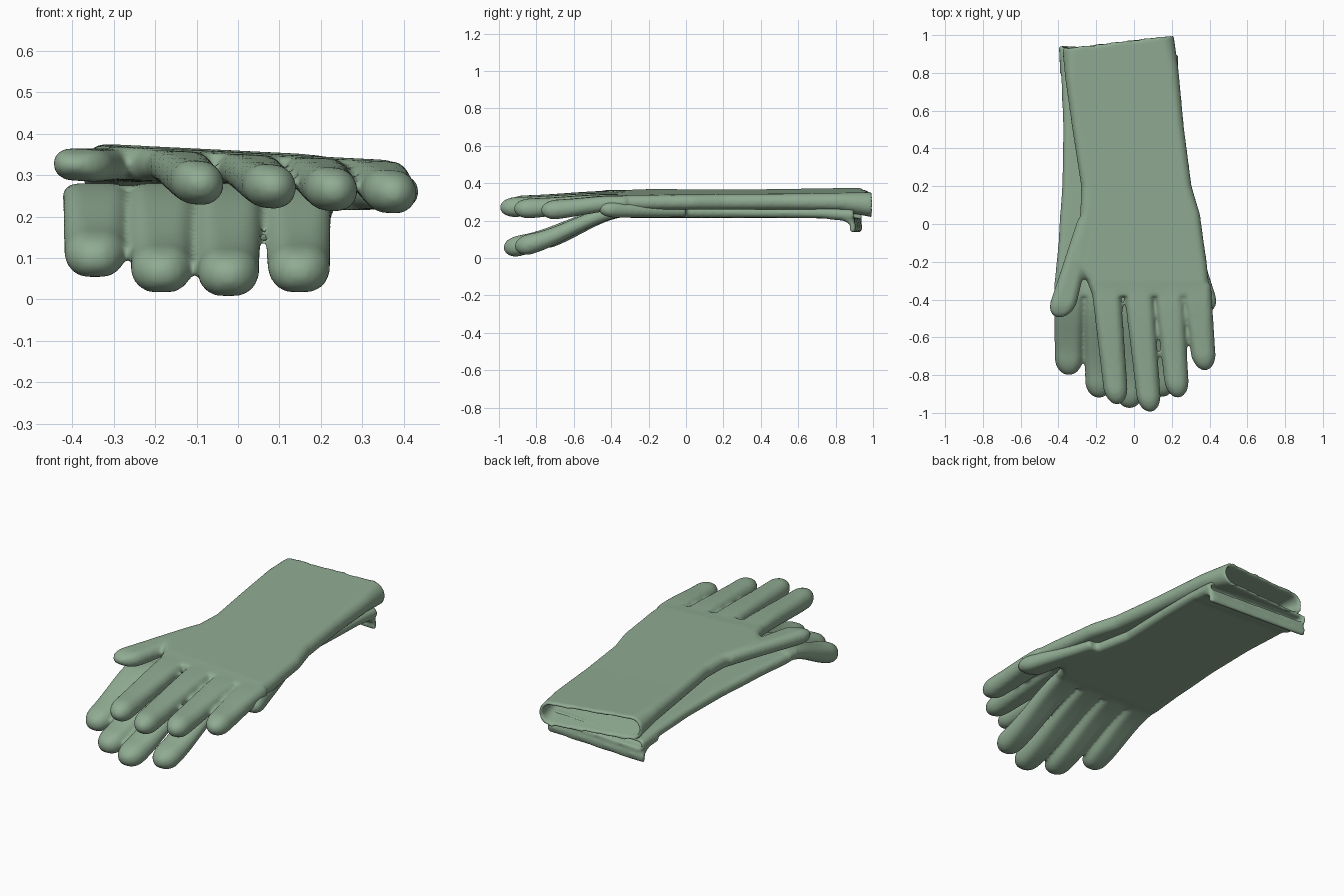
import bpy, bmesh, math

if "Cube" in bpy.data.objects:
    bpy.data.objects.remove(bpy.data.objects["Cube"])

rubber = bpy.data.materials.new("sage green rubber")
rubber.use_nodes = True
green = (0.28, 0.41, 0.29, 1)
rubber.diffuse_color = green
bsdf = next(n for n in rubber.node_tree.nodes if n.type == 'BSDF_PRINCIPLED')
bsdf.inputs["Base Color"].default_value = green
bsdf.inputs["Roughness"].default_value = 0.6

SIDES = 24
WALL = 0.018


def mix(a, b, t):
    return a + (b - a) * t


def ring(cx, y, z, w, h, shear=0, lean=0):
    """Flat, round-ended cross-section, half width w and half thickness h."""
    pts = []
    for i in range(SIDES):
        a = 2 * math.pi * (i + 0.5) / SIDES
        r = min(w, h)
        dx = math.cos(a) * r + math.copysign(w - r, math.cos(a))
        dz = math.sin(a) * h
        pts.append((cx + dx, y + shear * dx + math.sin(lean) * dz,
                    z + math.cos(lean) * dz))
    return pts


def loft(bm, rings):
    """Skin a row of rings into a closed body."""
    rows = [[bm.verts.new(p) for p in r] for r in rings]
    for a, b in zip(rows, rows[1:]):
        for i in range(SIDES):
            j = (i + 1) % SIDES
            bm.faces.new((a[i], a[j], b[j], b[i]))
    bm.faces.new(rows[0][::-1])
    bm.faces.new(rows[-1])


def sleeve(bm, sections, shear):
    """Hand and sleeve from knuckles to cuff, then back inside as a pocket."""
    def section(s, inset):
        y, left, right, low, high = s
        return ring((left + right) / 2, y, (low + high) / 2,
                    (right - left) / 2 - inset, (high - low) / 2 - inset,
                    shear * max(0, y) ** 2)
    outer = [section(s, 0) for s in sections]
    inner = [section(s, WALL) for s in reversed(sections) if s[0] > -0.05]
    loft(bm, outer + inner)


def finger(bm, base, tip, widths, heights):
    """Tapered finger with a round tip, easing from base height to tip height."""
    rings, steps = [], 28
    length = base[1] - tip[1]
    cap = 0.09
    for i in range(steps + 1):
        t = math.sin(math.pi / 2 * i / steps)
        ease = t * t * (3 - 2 * t)
        over = max(0, (t * length - (length - cap)) / cap)
        s = max(0.03, math.sqrt(max(0, 1 - over ** 2)))
        rings.append(ring(mix(base[0], tip[0], t), mix(base[1], tip[1], t),
                          mix(base[2], tip[2], ease),
                          mix(*widths, t) * s, mix(*heights, t) * s))
    loft(bm, rings)


def finish(bm, name, tilt):
    """Fuse the parts into one soft skin."""
    for v in bm.verts:
        v.co.z -= tilt * v.co.x
    bmesh.ops.recalc_face_normals(bm, faces=bm.faces)
    mesh = bpy.data.meshes.new(name)
    bm.to_mesh(mesh)
    bm.free()
    mesh.materials.append(rubber)
    obj = bpy.data.objects.new(name, mesh)
    bpy.context.collection.objects.link(obj)
    fuse = obj.modifiers.new("fuse", 'REMESH')
    fuse.mode = 'VOXEL'
    fuse.voxel_size = 0.01
    fuse.use_smooth_shade = True
    soften = obj.modifiers.new("soften", 'SMOOTH')
    soften.factor = 0.5
    soften.iterations = 5


# Upper glove: y, left edge, right edge, bottom, top
bm = bmesh.new()
sleeve(bm, [
    (-0.38, -0.22, 0.40, 0.28, 0.35),
    (-0.30, -0.25, 0.395, 0.275, 0.355),
    (-0.20, -0.33, 0.385, 0.275, 0.355),
    (-0.10, -0.33, 0.37, 0.275, 0.355),
    (0.05, -0.285, 0.35, 0.275, 0.355),
    (0.20, -0.28, 0.305, 0.272, 0.355),
    (0.50, -0.325, 0.265, 0.27, 0.355),
    (0.80, -0.365, 0.235, 0.262, 0.358),
    (0.965, -0.38, 0.21, 0.225, 0.36)], 0.13)
for x, tip_x, tip_y in [(-0.15, -0.09, -0.955), (0.02, 0.085, -0.995),
                        (0.182, 0.232, -0.92), (0.33, 0.375, -0.775)]:
    finger(bm, (x, -0.32, 0.315), (tip_x, tip_y, 0.275),
           (0.078, 0.062), (0.036, 0.056))
finger(bm, (-0.25, 0.02, 0.315), (-0.395, -0.495, 0.305),
       (0.05, 0.075), (0.036, 0.04))
finish(bm, "upper_glove", 0.05)

# Lower glove, mirrored hand with drooping fingers
bm = bmesh.new()
sleeve(bm, [
    (-0.38, -0.425, 0.225, 0.22, 0.275),
    (-0.30, -0.42, 0.25, 0.215, 0.275),
    (-0.20, -0.41, 0.345, 0.215, 0.275),
    (-0.10, -0.40, 0.32, 0.215, 0.275),
    (0.00, -0.395, 0.26, 0.215, 0.275),
    (0.20, -0.38, 0.22, 0.215, 0.275),
    (0.50, -0.375, 0.23, 0.215, 0.272),
    (0.75, -0.385, 0.235, 0.212, 0.268),
    (0.92, -0.40, 0.235, 0.195, 0.26)], -0.08)
for x, tip_x, tip_y, tip_z in [(-0.345, -0.345, -0.80, 0.10),
                               (-0.183, -0.185, -0.92, 0.065),
                               (-0.02, -0.024, -0.975, 0.057),
                               (0.148, 0.148, -0.915, 0.065)]:
    finger(bm, (x, -0.32, 0.25), (tip_x, tip_y, tip_z),
           (0.078, 0.074), (0.03, 0.06))
finger(bm, (0.26, 0.0, 0.25), (0.385, -0.465, 0.26),
       (0.05, 0.075), (0.03, 0.046))
# Curled lip hanging from the lower cuff
lip = [(0.78, 0.222, 0), (0.86, 0.215, 0.2), (0.90, 0.195, 0.8),
       (0.912, 0.17, 1.5), (0.905, 0.14, 1.8)]
loft(bm, [ring(-0.085, y, z, 0.31, 0.015, -0.06, lean) for y, z, lean in lip])
finish(bm, "lower_glove", 0)
